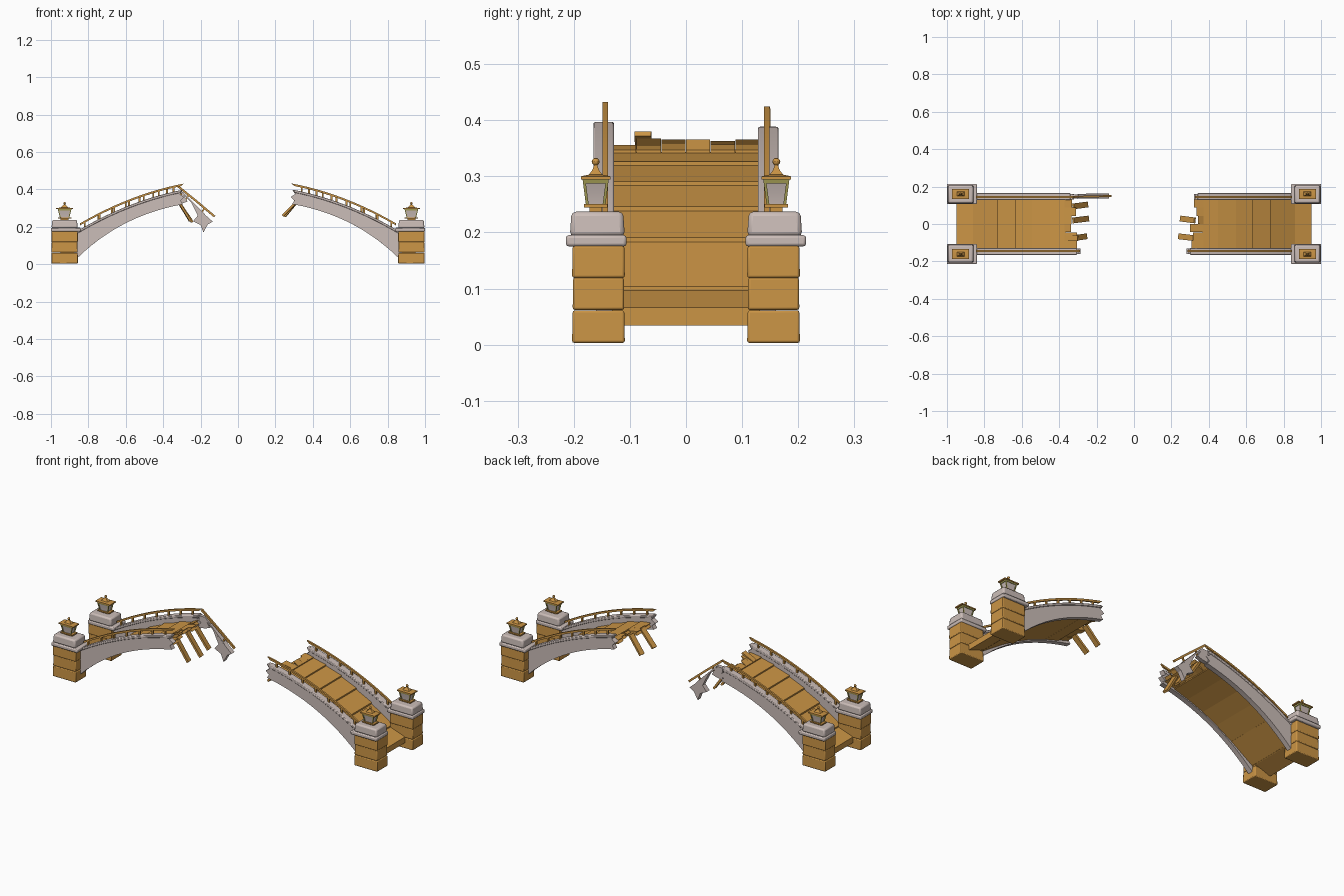
import bpy, bmesh, random
from mathutils import Vector

random.seed(4)
if "Cube" in bpy.data.objects:
    bpy.data.objects.remove(bpy.data.objects["Cube"])


def material(name, rgb):
    m = bpy.data.materials.new(name)
    m.use_nodes = True
    m.diffuse_color = (*rgb, 1)
    bsdf = next(n for n in m.node_tree.nodes if n.type == 'BSDF_PRINCIPLED')
    bsdf.inputs["Base Color"].default_value = (*rgb, 1)
    bsdf.inputs["Roughness"].default_value = 0.9
    return m


WOOD = material("ochre", (0.60, 0.30, 0.06))
STONE = material("pale stone", (0.60, 0.51, 0.48))
OLIVE = material("olive trim", (0.42, 0.38, 0.10))
made = []


def finish(name, bm, mat, bevel=0.0):
    bmesh.ops.recalc_face_normals(bm, faces=bm.faces[:])
    me = bpy.data.meshes.new(name)
    bm.to_mesh(me)
    bm.free()
    me.materials.append(mat)
    ob = bpy.data.objects.new(name, me)
    bpy.context.collection.objects.link(ob)
    if bevel:
        mod = ob.modifiers.new("soft edges", 'BEVEL')
        mod.width, mod.segments, mod.limit_method = bevel, 2, 'ANGLE'
        mod.angle_limit = 0.7
    made.append(ob)
    return ob


def prism(name, outline, y0, y1, mat, bevel=0.0):
    """Extrude an x-z outline from y0 to y1."""
    bm = bmesh.new()
    a = [bm.verts.new((x, y0, z)) for x, z in outline]
    b = [bm.verts.new((x, y1, z)) for x, z in outline]
    bm.faces.new(a)
    bm.faces.new(b[::-1])
    for i in range(len(a)):
        j = (i + 1) % len(a)
        bm.faces.new((a[i], b[i], b[j], a[j]))
    return finish(name, bm, mat, bevel)


def taper(name, x, y, levels, mat, bevel=0.0):
    """Stack rectangles given as (z, half x, half y)."""
    bm = bmesh.new()
    rings = [[bm.verts.new((x + i * hx, y + j * hy, z))
              for i, j in ((-1, -1), (1, -1), (1, 1), (-1, 1))] for z, hx, hy in levels]
    bm.faces.new(rings[0])
    bm.faces.new(rings[-1])
    for r, s in zip(rings, rings[1:]):
        for i in range(4):
            j = (i + 1) % 4
            bm.faces.new((r[i], r[j], s[j], s[i]))
    return finish(name, bm, mat, bevel)


def beam(name, p, q, width, thick, mat):
    """Rectangular bar between two points."""
    p, q = Vector(p), Vector(q)
    d = (q - p).normalized()
    up = Vector((1, 0, 0)) if abs(d.z) > 0.95 else Vector((0, 0, 1))
    side = d.cross(up).normalized()
    top = side.cross(d)
    bm = bmesh.new()
    ends = [[bm.verts.new(c + side * i * width / 2 + top * j * thick / 2)
             for i, j in ((-1, -1), (1, -1), (1, 1), (-1, 1))] for c in (p, q)]
    bm.faces.new(ends[0])
    bm.faces.new(ends[1])
    for i in range(4):
        j = (i + 1) % 4
        bm.faces.new((ends[0][i], ends[0][j], ends[1][j], ends[1][i]))
    return finish(name, bm, mat)


def wall_low(x):
    return 0.347 - 0.285 * x**2 - 0.19 * x**4


def wall_high(x):
    return 0.425 - 0.33 * x**2 - 0.01 * x**4


def steps(a, b, n):
    return [a + (b - a) * i / n for i in range(n + 1)]


# Pillar of three blocks, stone cap and lantern
def pillar(tag, h, s):
    x, y = h * 0.927, s * 0.156
    for i, z in enumerate((0.003, 0.062, 0.119)):
        k = 0.001 * (i % 2)
        taper(f"pillar_block_{i}_{tag}", x, y,
              [(z, 0.071 - k, 0.047 - k), (z + 0.058, 0.07 - k, 0.046 - k)], WOOD, 0.004)
    taper("cap_slab_" + tag, h * 0.92, s * 0.16,
          [(0.175, 0.08, 0.054), (0.195, 0.08, 0.054)], STONE, 0.005)
    taper("cap_block_" + tag, x, s * 0.158,
          [(0.193, 0.07, 0.049), (0.237, 0.066, 0.046)], STONE, 0.008)
    y = s * 0.161
    taper("lantern_foot_" + tag, x, y, [(0.235, 0.022, 0.011), (0.247, 0.022, 0.011)], WOOD)
    taper("lantern_base_" + tag, x, y, [(0.244, 0.036, 0.021), (0.251, 0.036, 0.021)], WOOD)
    taper("lantern_body_" + tag, x, y,
          [(0.25, 0.022, 0.014), (0.27, 0.025, 0.016), (0.296, 0.034, 0.021)], STONE)
    for i in (-1, 1):
        for j in (-1, 1):
            beam(f"lantern_corner_{tag}_{i}_{j}", (x + i * 0.023, y + j * 0.015, 0.25),
                 (x + i * 0.034, y + j * 0.021, 0.296), 0.005, 0.005, OLIVE)
    taper("lantern_rim_" + tag, x, y, [(0.287, 0.034, 0.022), (0.295, 0.036, 0.0235)], OLIVE)
    taper("lantern_roof_" + tag, x, y,
          [(0.294, 0.045, 0.026), (0.3, 0.045, 0.026), (0.303, 0.02, 0.012),
           (0.311, 0.012, 0.006), (0.32, 0.004, 0.003)], WOOD)
    bm = bmesh.new()
    bmesh.ops.create_uvsphere(bm, u_segments=10, v_segments=6, radius=0.007)
    bmesh.ops.translate(bm, verts=bm.verts[:], vec=(x, y, 0.326))
    finish("lantern_knob_" + tag, bm, WOOD)


# Arched side wall with a ragged broken end, and the railing on it
def side(tag, h, s, end):
    top = [(h * x, wall_high(x)) for x in steps(0.87, end, 12)]
    low = [(h * x, wall_low(x)) for x in steps(end, 0.87, 12)]
    ragged = [(h * (end + d), wall_low(end) + t * (wall_high(end) - wall_low(end)))
              for d, t in ((0.015, 0.7), (-0.008, 0.5), (0.012, 0.25))]
    prism("side_wall_" + tag, top + ragged + low, s * 0.132, s * 0.16, STONE)
    cap = [(h * x, wall_high(x) + 0.002) for x in steps(0.87, end + 0.01, 12)]
    cap += [(h * x, wall_high(x) - 0.012) for x in steps(end + 0.01, 0.87, 12)]
    prism("wall_coping_" + tag, cap, s * 0.128, s * 0.165, STONE, 0.003)
    rail = [(h * x, wall_high(x) + 0.034) for x in steps(0.845, end - 0.005, 12)]
    rail += [(h * x, wall_high(x) + 0.023) for x in steps(end + 0.01, 0.845, 12)]
    prism("rail_" + tag, rail, s * 0.139, s * 0.149, WOOD)
    for i, x in enumerate(steps(0.82, end + 0.05, 6)):
        beam(f"rail_post_{tag}_{i}", (h * x, s * 0.144, wall_high(x) - 0.005),
             (h * x, s * 0.144, wall_high(x) + 0.03), 0.009, 0.009, WOOD)


# Stepped deck slabs, ending in ragged boards
DECK = [(0.95, 0.066), (0.86, 0.098), (0.73, 0.185), (0.635, 0.24),
        (0.545, 0.285), (0.45, 0.32), (0.37, 0.343)]


def deck(tag, h):
    for i, ((xa, za), (xb, zb)) in enumerate(zip(DECK, DECK[1:])):
        lift = 0.006 if i else 0
        prism(f"deck_slab_{i}_{tag}", [(h * xa, za + lift), (h * (xb - 0.004), zb),
              (h * (xb - 0.004), zb - 0.03), (h * xa, za - 0.032)], -0.132, 0.132, WOOD)
    for i in range(6):
        y = -0.132 + i * 0.044
        e = random.uniform(0.295, 0.345)
        z = 0.362 + random.uniform(-0.008, 0.006)
        prism(f"deck_board_{i}_{tag}", [(h * 0.372, 0.347), (h * e, z), (h * (e + 0.012), z - 0.012),
              (h * e, z - 0.022), (h * 0.372, 0.315)], y, y + 0.043, WOOD)


ENDS = {(-1, -1): 0.295, (-1, 1): 0.33, (1, -1): 0.29, (1, 1): 0.33}
for (h, s), end in ENDS.items():
    tag = ("left" if h > 0 else "right") + ("_back" if s > 0 else "_front")
    pillar(tag, h, s)
    side(tag, h, s, end)
deck("left", 1)
deck("right", -1)

# Boards dangling from the broken ends
LOOSE = [(-1, 0.10, 0.25, 0.235), (-1, 0.025, 0.245, 0.225), (-1, -0.07, 0.255, 0.23),
         (1, 0.025, 0.25, 0.255), (1, -0.07, 0.24, 0.26)]
for i, (h, y, x, z) in enumerate(LOOSE):
    beam(f"loose_board_{i}", (h * 0.325, y - 0.006, 0.345), (h * x, y + 0.004, z),
         0.031, 0.011, WOOD)
beam("raised_board", (-0.37, -0.075, 0.345), (-0.30, -0.077, 0.376), 0.03, 0.009, WOOD)

# Collapsed railing and wall fragment
hang = [(-0.325, 0.145, 0.42), (-0.22, 0.147, 0.335), (-0.125, 0.15, 0.255)]
for i, (p, q) in enumerate(zip(hang, hang[1:])):
    beam(f"fallen_rail_{i}", p, q, 0.01, 0.011, WOOD)
beam("fallen_post_upper", (-0.265, 0.146, 0.37), (-0.285, 0.146, 0.335), 0.008, 0.008, WOOD)
beam("fallen_post_lower", (-0.18, 0.148, 0.30), (-0.2, 0.148, 0.265), 0.008, 0.008, WOOD)
beam("fallen_coping", (-0.30, 0.148, 0.385), (-0.18, 0.15, 0.265), 0.026, 0.008, STONE)
prism("fallen_wall", [(-0.25, 0.33), (-0.2, 0.285), (-0.135, 0.228), (-0.162, 0.212),
      (-0.185, 0.17), (-0.2, 0.21), (-0.24, 0.23), (-0.215, 0.26)], 0.136, 0.162, STONE)
prism("wall_shard", [(-0.335, 0.385), (-0.3, 0.388), (-0.27, 0.335), (-0.3, 0.325),
      (-0.335, 0.32)], 0.136, 0.158, STONE)

bpy.ops.object.select_all(action='DESELECT')
for ob in made:
    ob.select_set(True)
bpy.context.view_layer.objects.active = made[0]
bpy.ops.object.shade_smooth_by_angle(angle=0.52)
